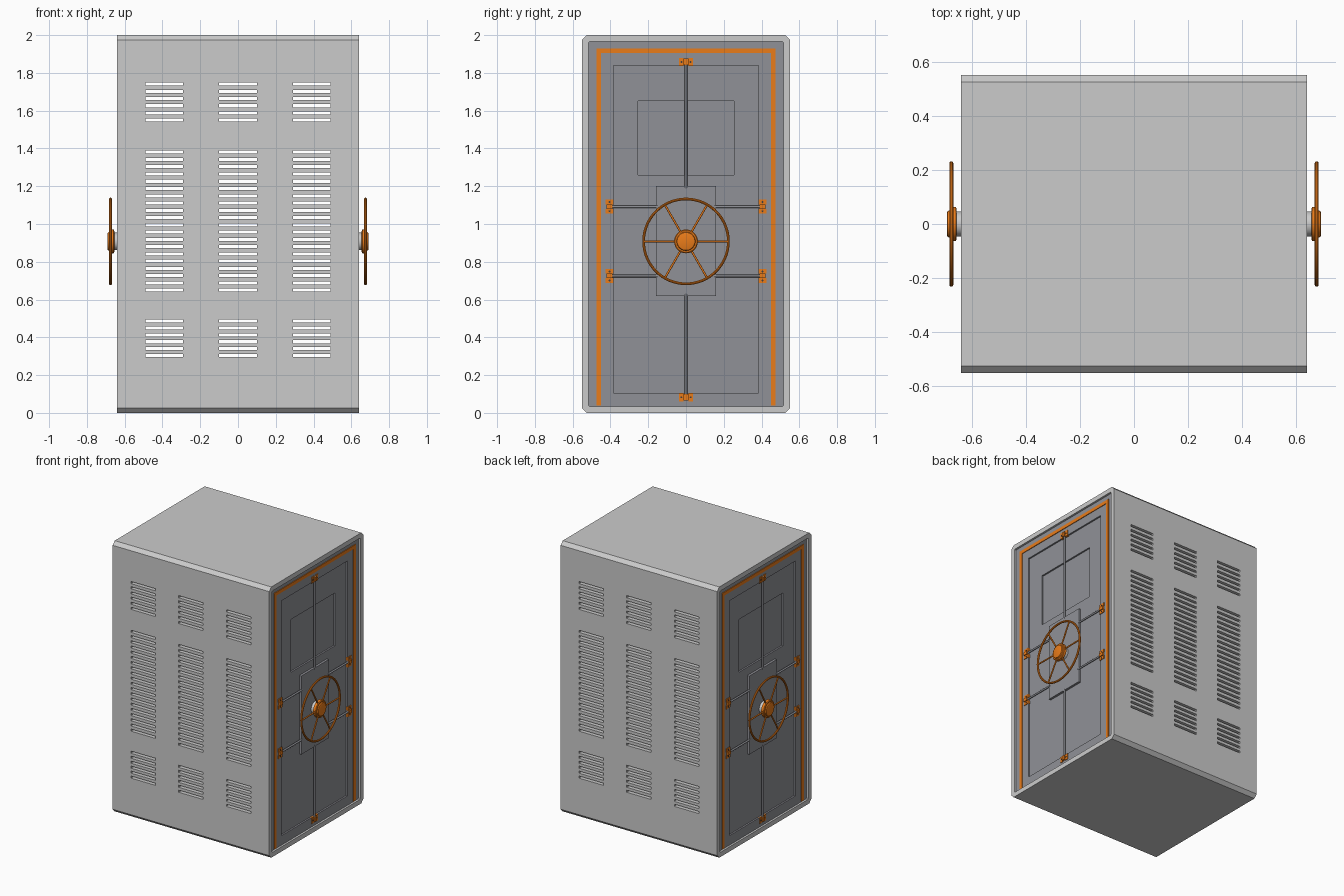
import bpy, bmesh, math
from mathutils import Matrix, Vector

if "Cube" in bpy.data.objects:
    bpy.data.objects.remove(bpy.data.objects["Cube"])

def material(name, r, g, b):
    m = bpy.data.materials.new(name)
    m.diffuse_color = (r, g, b, 1)
    m.use_nodes = True
    m.node_tree.nodes["Principled BSDF"].inputs["Base Color"].default_value = m.diffuse_color
    return m

ORANGE = material("orange", 0.82, 0.2, 0.01)
STEEL = material("blue_grey", 0.28, 0.285, 0.31)
DARK = material("dark", 0.05, 0.05, 0.05)

def finish(name, bm, mat=None, mirror=True, smooth=False, recalc=True):
    if recalc:
        bmesh.ops.recalc_face_normals(bm, faces=bm.faces)
    me = bpy.data.meshes.new(name)
    bm.to_mesh(me)
    bm.free()
    ob = bpy.data.objects.new(name, me)
    bpy.context.collection.objects.link(ob)
    if mat:
        me.materials.append(mat)
    if mirror:                      # same door fittings on the opposite end
        ob.modifiers.new("other_end", 'MIRROR')
    if smooth:
        bpy.ops.object.select_all(action='DESELECT')
        ob.select_set(True)
        bpy.context.view_layer.objects.active = ob
        bpy.ops.object.shade_smooth_by_angle(angle=math.radians(35))
    return ob

def box(bm, x0, x1, y0, y1, z0, z1):
    m = Matrix.Translation(((x0 + x1) / 2, (y0 + y1) / 2, (z0 + z1) / 2)) \
        @ Matrix.Diagonal((x1 - x0, y1 - y0, z1 - z0, 1))
    bmesh.ops.create_cube(bm, size=1, matrix=m)

def rod(bm, a, b, r, seg=12):
    a, b = Vector(a), Vector(b)
    rot = (b - a).to_track_quat('Z', 'Y').to_matrix().to_4x4()
    bmesh.ops.create_cone(bm, cap_ends=True, segments=seg, radius1=r, radius2=r,
                          depth=(b - a).length, matrix=Matrix.Translation((a + b) / 2) @ rot)

def lathe(bm, profile, cz, seg=48, closed=False):
    # spins (x, radius) points around the wheel axis
    rings = [[bm.verts.new((x, r * math.cos(t), cz + r * math.sin(t)))
              for t in (2 * math.pi * k / seg for k in range(seg))] for x, r in profile]
    pairs = list(zip(rings, rings[1:])) + ([(rings[-1], rings[0])] if closed else [])
    for a, b in pairs:
        for k in range(seg):
            n = (k + 1) % seg
            bm.faces.new((a[k], a[n], b[n], b[k]))
    if not closed:
        bm.faces.new(rings[0])
        bm.faces.new(rings[-1])

# Cabinet shell: chamfered tube with ventilation slots left open
HX, HY, C = 0.64, 0.55, 0.025
slots = [z0 + (z1 - z0) * k / (n - 1)
         for z0, z1, n in ((0.303, 0.487, 6), (0.65, 1.38, 20), (1.55, 1.74, 6)) for k in range(n)]
zs = [C] + [z + d for z in slots for d in (-0.008, 0.008)] + [2 - C]
xs = [-HX, -0.49, -0.29, -0.1, 0.1, 0.29, 0.49, HX]
loop = [(-HY, z) for z in zs] + [(C - HY, 2), (HY - C, 2)]
loop += [(HY, z) for z in reversed(zs)] + [(HY - C, 0), (C - HY, 0)]
bm = bmesh.new()
grid = [[bm.verts.new((x, y, z)) for x in xs] for y, z in loop]
for i, (y, z) in enumerate(loop):
    k = (i + 1) % len(loop)
    mid = (z + loop[k][1]) / 2
    slotted = abs(y) == HY and any(abs(mid - s) < 0.001 for s in slots)
    for j in range(len(xs) - 1):
        if not (slotted and j % 2 == 1):
            bm.faces.new((grid[i][j], grid[i][j + 1], grid[k][j + 1], grid[k][j]))
shell = finish("cabinet_shell", bm, mirror=False, recalc=False)
sol = shell.modifiers.new("wall", 'SOLIDIFY')
sol.thickness, sol.offset, sol.use_even_offset = 0.035, -1, True

# Door: nested rectangles stepping into a recessed panel and a window recess
bm = bmesh.new()
steps = [(0.59, 0.515, 0.035, 1.965), (0.625, 0.515, 0.035, 1.965),
         (0.625, 0.385, 0.105, 1.84), (0.613, 0.385, 0.105, 1.84),
         (0.613, 0.255, 1.26, 1.65), (0.601, 0.255, 1.26, 1.65)]
rings = [[bm.verts.new((x, y, z)) for y, z in ((-w, a), (w, a), (w, b), (-w, b))]
         for x, w, a, b in steps]
for a, b in zip(rings, rings[1:]):
    for k in range(4):
        n = (k + 1) % 4
        bm.faces.new((a[k], a[n], b[n], b[k]))
bm.faces.new(rings[0])
bm.faces.new(rings[-1])
finish("door_panel", bm, STEEL)

# Orange seal on the top and both sides of the door
bm = bmesh.new()
box(bm, 0.615, 0.63, -0.475, 0.475, 1.905, 1.93)
for s in (-1, 1):
    y0, y1 = sorted((s * 0.45, s * 0.475))
    box(bm, 0.615, 0.63, y0, y1, 0.04, 1.905)
finish("door_seal", bm, ORANGE)

# Raised lock plate behind the wheel
bm = bmesh.new()
box(bm, 0.605, 0.63, -0.16, 0.16, 0.62, 1.2)
finish("lock_plate", bm, STEEL)

# Locking rods running from the plate to the latches
bm = bmesh.new()
for z0, z1 in ((0.07, 0.63), (1.19, 1.875)):
    rod(bm, (0.626, 0, z0), (0.626, 0, z1), 0.007)
for z in (0.725, 1.092):
    for s in (-1, 1):
        rod(bm, (0.626, s * 0.15, z), (0.626, s * 0.42, z), 0.007)
finish("locking_rods", bm, STEEL, smooth=True)

# Latch brackets: two screwed tabs with a raised bridge over the rod
latch, screw = bmesh.new(), bmesh.new()
places = [(0, 1.858, True), (0, 0.083, True)]
places += [(s * 0.405, z, False) for s in (-1, 1) for z in (0.725, 1.092)]
for y, z, across in places:
    def part(u0, u1, v, x1):
        if across:
            box(latch, 0.61, x1, y + u0, y + u1, z - v, z + v)
        else:
            box(latch, 0.61, x1, y - v, y + v, z + u0, z + u1)
    part(-0.037, -0.012, 0.022, 0.63)
    part(0.012, 0.037, 0.022, 0.63)
    part(-0.012, 0.012, 0.017, 0.638)
    for u in (-0.024, 0.024):
        p = (y + u, z) if across else (y, z + u)
        rod(screw, (0.625, *p), (0.632, *p), 0.005, 8)
finish("latch_brackets", latch, ORANGE)
finish("latch_screws", screw, DARK)

# Hand wheel: shaft, hub, rim and six spokes
CZ = 0.908
bm = bmesh.new()
lathe(bm, [(0.62, 0.046), (0.658, 0.046)], CZ)
finish("wheel_shaft", bm, smooth=True)

bm = bmesh.new()
lathe(bm, [(0.655, 0.055), (0.658, 0.063), (0.678, 0.063), (0.682, 0.058), (0.682, 0.05),
           (0.689, 0.047), (0.691, 0.042)], CZ)
finish("wheel_hub", bm, ORANGE, smooth=True)

bm = bmesh.new()
lathe(bm, [(0.675 + 0.0075 * math.cos(t), 0.2245 + 0.0075 * math.sin(t))
           for t in (math.pi * k / 5 for k in range(10))], CZ, 64, True)
finish("wheel_rim", bm, ORANGE, smooth=True)

bm = bmesh.new()
for k in range(6):
    a = k * math.pi / 3
    c, s = math.cos(a), math.sin(a)
    rod(bm, (0.672, 0.05 * c, CZ + 0.05 * s), (0.675, 0.223 * c, CZ + 0.223 * s), 0.0055)
finish("wheel_spokes", bm, ORANGE, smooth=True)
